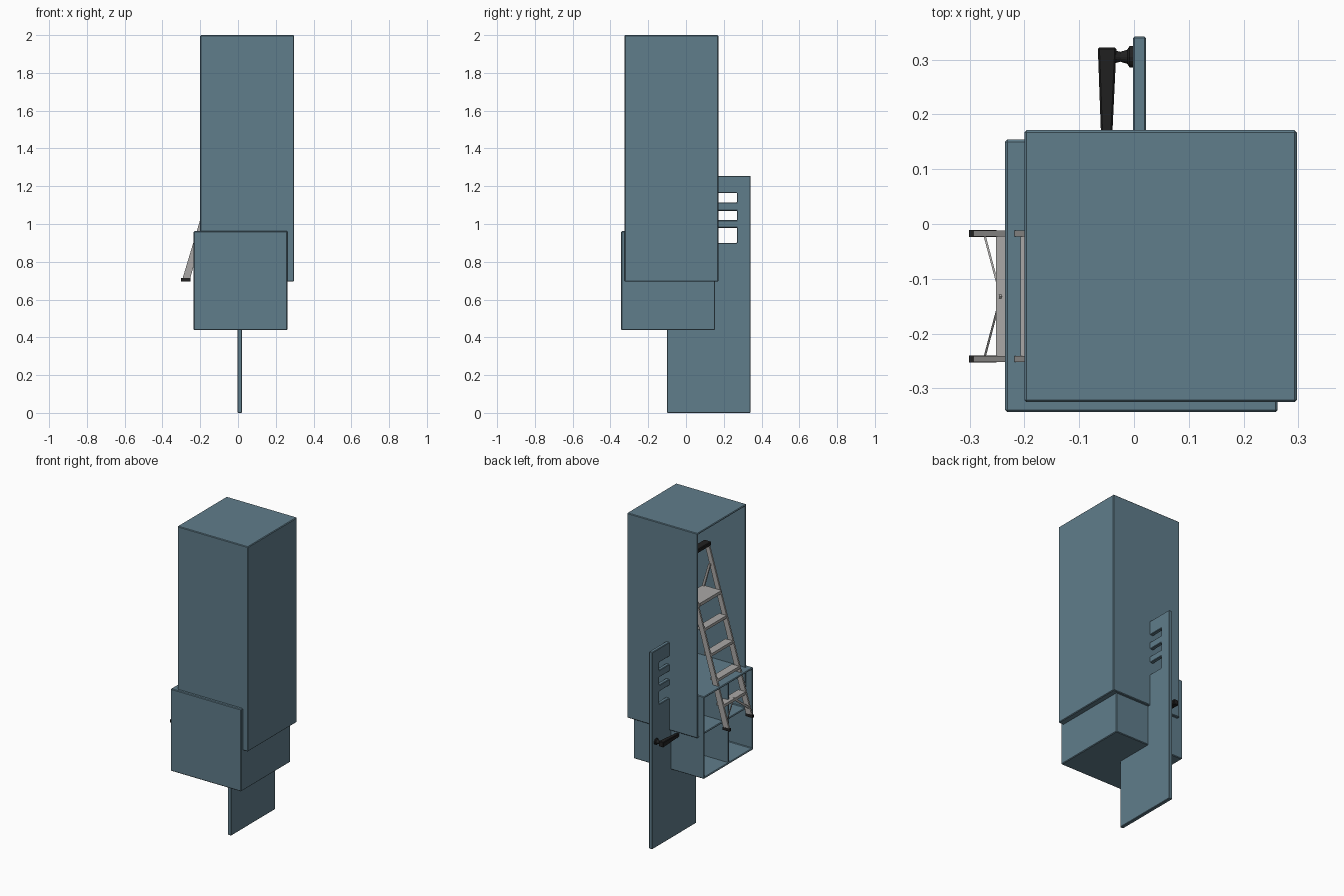
import bpy, bmesh, math
from mathutils import Vector

if "Cube" in bpy.data.objects:
    bpy.data.objects.remove(bpy.data.objects["Cube"])


def material(name, rgb):
    m = bpy.data.materials.new(name)
    m.diffuse_color = (*rgb, 1)
    m.use_nodes = True
    m.node_tree.nodes["Principled BSDF"].inputs["Base Color"].default_value = m.diffuse_color
    return m


STEEL = material("blue_grey_steel", (0.117, 0.205, 0.258))
ALU = material("light_aluminium", (0.40, 0.39, 0.38))
BLACK = material("black_plastic", (0.015, 0.015, 0.015))


def finish(name, bm, mat, bevel=0):
    bmesh.ops.recalc_face_normals(bm, faces=bm.faces)
    me = bpy.data.meshes.new(name)
    bm.to_mesh(me)
    bm.free()
    me.materials.append(mat)
    ob = bpy.data.objects.new(name, me)
    bpy.context.collection.objects.link(ob)
    if bevel:
        mod = ob.modifiers.new("soft_edges", "BEVEL")
        mod.width, mod.segments = bevel, 1
    return ob


def add_box(bm, lo, hi):
    lo, hi = Vector(lo), Vector(hi)
    vs = bmesh.ops.create_cube(bm, size=1)["verts"]
    for v in vs:
        v.co = (lo + hi) / 2 + v.co * (hi - lo)


def box(name, lo, hi, mat, bevel=0):
    bm = bmesh.new()
    add_box(bm, lo, hi)
    return finish(name, bm, mat, bevel)


def prism(name, profile, y0, y1, mat):
    """Side profile in x/z, extruded along y."""
    bm = bmesh.new()
    f = bm.faces.new([bm.verts.new((x, y0, z)) for x, z in profile])
    ext = bmesh.ops.extrude_face_region(bm, geom=[f])["geom"]
    bmesh.ops.translate(bm, vec=(0, y1 - y0, 0),
                        verts=[v for v in ext if isinstance(v, bmesh.types.BMVert)])
    return finish(name, bm, mat)


def open_cabinet(name, lo, hi, wall=0.015):
    """Cabinet shell whose -x side is open."""
    bm = bmesh.new()
    add_box(bm, lo, hi)
    bm.normal_update()
    face = min(bm.faces, key=lambda f: f.calc_center_median().x)
    bmesh.ops.inset_region(bm, faces=[face], thickness=wall)
    ext = bmesh.ops.extrude_face_region(bm, geom=[face])["geom"]
    bmesh.ops.translate(bm, vec=(hi[0] - lo[0] - wall, 0, 0),
                        verts=[v for v in ext if isinstance(v, bmesh.types.BMVert)])
    if face.is_valid:
        bmesh.ops.delete(bm, geom=[face], context="FACES")
    return finish(name, bm, STEEL, 0.004)


# Cabinets
open_cabinet("tall_cabinet", (-0.2, -0.325, 0.695), (0.297, 0.171, 2.0))
open_cabinet("low_cabinet", (-0.235, -0.343, 0.438), (0.262, 0.154, 0.962))
box("low_cabinet_divider", (-0.23, -0.105, 0.45), (0.25, -0.092, 0.95), STEEL)

# Door leaf with vent slots: full strips joined by bars at the slot levels
Y0, YA, YB, Y1 = -0.1, -0.03, 0.27, 0.342
levels = [0, 0.9, 0.98, 1.02, 1.07, 1.115, 1.165, 1.255]
bm = bmesh.new()
grid = [[bm.verts.new((-0.002, y, z)) for y in (Y0, YA, YB, Y1)] for z in levels]
for i in range(len(levels) - 1):
    for j in range(3):
        if j == 1 and i in (1, 3, 5):
            continue
        bm.faces.new((grid[i][j], grid[i][j + 1], grid[i + 1][j + 1], grid[i + 1][j]))
ext = bmesh.ops.extrude_face_region(bm, geom=bm.faces[:])["geom"]
bmesh.ops.translate(bm, vec=(0.024, 0, 0),
                    verts=[v for v in ext if isinstance(v, bmesh.types.BMVert)])
finish("vented_door", bm, STEEL, 0.003)

# Door handle: stepped round stem and tapered lever
bm = bmesh.new()
rings = []
for x, r in [(-0.001, 0.02), (-0.008, 0.02), (-0.012, 0.013), (-0.025, 0.009), (-0.036, 0.012)]:
    rings.append([bm.verts.new((x, 0.305 + r * math.cos(a * math.pi / 8),
                                0.675 + r * math.sin(a * math.pi / 8))) for a in range(16)])
for a, b in zip(rings, rings[1:]):
    for i in range(16):
        bm.faces.new((a[i], a[(i + 1) % 16], b[(i + 1) % 16], b[i]))
bm.faces.new(rings[0])
bm.faces.new(rings[-1])
finish("handle_stem", bm, BLACK)

bm = bmesh.new()
add_box(bm, (-0.066, 0.14, 0.658), (-0.032, 0.322, 0.692))
for v in bm.verts:
    if v.co.y < 0.2:
        v.co.x = -0.05 + (v.co.x + 0.049) * 0.55
        v.co.z = 0.672 + (v.co.z - 0.675) * 0.6
finish("handle_lever", bm, BLACK, 0.003)

# Step ladder
SLOPE = 0.3


def front(z):
    return -0.297 + SLOPE * (z - 0.7)


def rear(z):
    return -0.01 + 0.29 * (1.6 - z)


YN, YF = -0.012, -0.252   # outer sides of the two rails
for side, y, s in (("near", YN, -1), ("far", YF, 1)):
    y2 = y + s * 0.011
    prism(f"ladder_rail_{side}", [(front(0.71), 0.71), (front(0.71) + 0.04, 0.71),
                                  (front(1.72) + 0.03, 1.72), (front(1.72), 1.72)], y, y2, ALU)
    prism(f"ladder_rear_leg_{side}", [(rear(0.71), 0.71), (rear(0.71) + 0.02, 0.71),
                                      (rear(1.6) + 0.015, 1.6), (rear(1.6), 1.6)], y2, y2 + s * 0.01, ALU)
    box(f"ladder_front_foot_{side}", (-0.301, min(y, y2) - 0.001, 0.695),
        (-0.251, max(y, y2) + 0.001, 0.713), BLACK)
    box(f"ladder_rear_foot_{side}", (rear(0.71) - 0.004, min(y2, y2 + s * 0.01) - 0.001, 0.695),
        (rear(0.71) + 0.024, max(y2, y2 + s * 0.01) + 0.001, 0.713), BLACK)
    # thin diagonal brace from rail up to the lowest step
    bm = bmesh.new()
    mid = (YN + YF) / 2
    a, b = Vector((-0.272, y2, 0.755)), Vector((-0.243, mid, 0.845))
    vs = [[bm.verts.new(p + Vector((dx, 0, dz))) for dx, dz in
           ((-.002, -.008), (.002, -.008), (.002, .008), (-.002, .008))] for p in (a, b)]
    for i in range(4):
        j = (i + 1) % 4
        bm.faces.new((vs[0][i], vs[0][j], vs[1][j], vs[1][i]))
    bm.faces.new(vs[0])
    bm.faces.new(vs[1])
    finish(f"ladder_brace_{side}", bm, ALU)

for k, z in enumerate((0.85, 1.0, 1.15, 1.3)):
    box(f"ladder_step_{k + 1}", (front(z), YF + 0.011, z - 0.018), (front(z) + 0.052, YN - 0.011, z), ALU)
box("ladder_platform", (front(1.45) - 0.01, YF + 0.011, 1.43), (0.05, YN - 0.011, 1.45), ALU)
for k, z in enumerate((0.85, 1.15)):
    box(f"ladder_rear_bar_{k + 1}", (rear(z), YF + 0.015, z - 0.015), (rear(z) + 0.012, YN - 0.015, z + 0.015), ALU)
box("ladder_top_grip", (front(1.72) - 0.01, YF - 0.003, 1.71), (front(1.72) + 0.04, YN + 0.003, 1.735), BLACK, 0.004)
